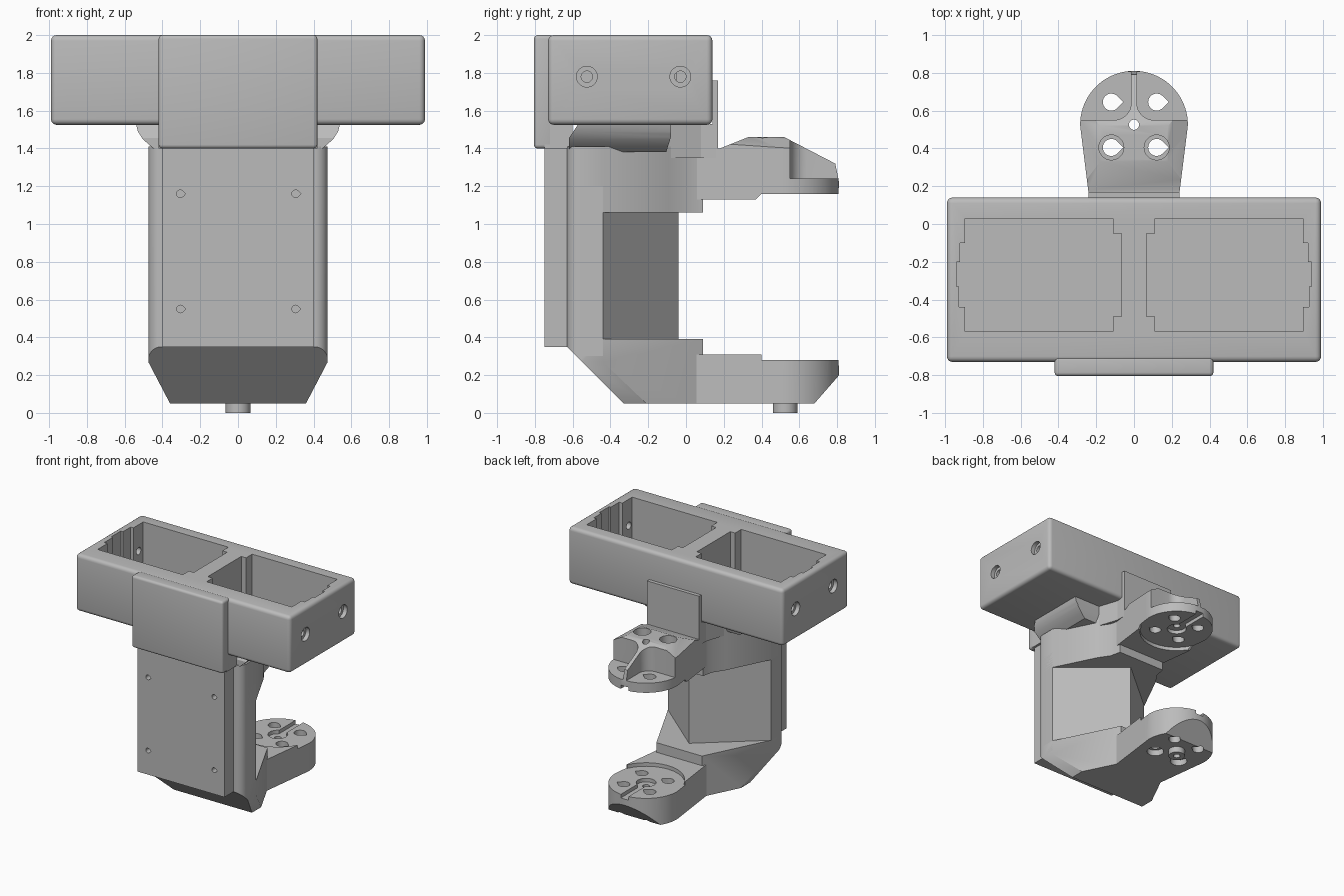
import bpy, bmesh
from math import cos, sin, radians

if "Cube" in bpy.data.objects:
    bpy.data.objects.remove(bpy.data.objects["Cube"])

grey = bpy.data.materials.new("matte grey")
grey.use_nodes = True
grey.diffuse_color = (0.5, 0.5, 0.5, 1)
grey.node_tree.nodes["Principled BSDF"].inputs["Base Color"].default_value = (0.5, 0.5, 0.5, 1)


def prism(name, pts, axis, lo, hi):
    """Extrude a 2D outline along one axis."""
    place = {"x": lambda a, b, h: (h, a, b),
             "y": lambda a, b, h: (a, h, b),
             "z": lambda a, b, h: (a, b, h)}[axis]
    bm = bmesh.new()
    ends = [[bm.verts.new(place(a, b, h)) for a, b in pts] for h in (lo, hi)]
    n = len(pts)
    bm.faces.new(ends[0])
    bm.faces.new(ends[1])
    for i in range(n):
        j = (i + 1) % n
        bm.faces.new((ends[0][i], ends[0][j], ends[1][j], ends[1][i]))
    bmesh.ops.recalc_face_normals(bm, faces=bm.faces)
    mesh = bpy.data.meshes.new(name)
    bm.to_mesh(mesh)
    bm.free()
    ob = bpy.data.objects.new(name, mesh)
    bpy.context.collection.objects.link(ob)
    mesh.materials.append(grey)
    return ob


def box(name, x0, x1, y0, y1, z0, z1):
    return prism(name, [(x0, y0), (x1, y0), (x1, y1), (x0, y1)], "z", z0, z1)


def arc(cx, cy, r, a0, a1, n=12):
    return [(cx + r * cos(radians(a0 + (a1 - a0) * i / n)),
             cy + r * sin(radians(a0 + (a1 - a0) * i / n))) for i in range(n + 1)]


def disc(cx, cy, r, axis, lo, hi):
    return prism("cutter", arc(cx, cy, r, 0, 360, 32)[:-1], axis, lo, hi)


def teardrop(cx, cy, r, lo, hi, axis="z"):
    return prism("cutter", arc(cx, cy, r, 45, 315, 20) + [(cx + r * 1.41, cy)], axis, lo, hi)


def both(half):
    """Mirror an outline across the centre line."""
    return half + [(-x, y) for x, y in reversed(half) if abs(x) > 1e-4]


def apply(ob, mod):
    bpy.ops.object.select_all(action="DESELECT")
    bpy.context.view_layer.objects.active = ob
    ob.select_set(True)
    bpy.ops.object.modifier_apply(modifier=mod.name)


def combine(ob, other, op="DIFFERENCE"):
    mod = ob.modifiers.new("cut", "BOOLEAN")
    mod.operation, mod.solver, mod.object = op, "EXACT", other
    apply(ob, mod)
    bpy.data.objects.remove(other)


def round_edges(ob, width):
    mod = ob.modifiers.new("round", "BEVEL")
    mod.width, mod.segments, mod.limit_method = width, 4, "ANGLE"
    apply(ob, mod)


# Twin-pocket top box
top_box = box("top_box", -0.99, 0.99, -0.73, 0.14, 1.525, 2.0)
round_edges(top_box, 0.03)
pocket = [(0.11, -0.57), (0.895, -0.57), (0.895, -0.44), (0.925, -0.44), (0.925, -0.33),
          (0.94, -0.33), (0.94, -0.2), (0.92, -0.2), (0.92, -0.1), (0.895, -0.1),
          (0.895, 0.03), (0.11, 0.03), (0.11, -0.05), (0.065, -0.05), (0.065, -0.49), (0.11, -0.49)]
for s in (1, -1):
    combine(top_box, prism("cutter", [(s * x, y) for x, y in pocket], "z", 1.57, 2.1))
    for y in (-0.525, -0.03):
        combine(top_box, disc(y, 1.78, 0.03, "x", *sorted((s * 0.8, s * 1.1))))
        combine(top_box, disc(y, 1.78, 0.055, "x", *sorted((s * 0.955, s * 1.1))))

# Front hook and screwed panel
hook = box("front_hook", -0.42, 0.42, -0.805, -0.7, 1.4, 2.0)
round_edges(hook, 0.02)
box("hook_filler", -0.42, 0.42, -0.75, -0.6, 1.4, 1.54)
panel = box("front_panel", -0.4, 0.4, -0.75, -0.62, 0.35, 1.4)
for x in (-0.305, 0.305):
    for z in (0.55, 1.16):
        combine(panel, teardrop(x, z, 0.02, -0.8, -0.66, "y"))

# Column with a pointed back, and its wider top and bottom blocks
front = [(0, -0.63)] + arc(0.405, -0.56, 0.07, -90, 0, 8) + [(0.475, -0.44)]
column = prism("column", both(front + [(0, -0.04)]), "z", 0.3, 1.2)
upper_block = prism("upper_block", both(front + [(0.3, -0.09), (0.24, 0.0), (0.22, 0.09)]),
                    "z", 1.06, 1.41)
lower_block = prism("lower_block", both(front + [(0.21, 0.09)]), "z", 0.05, 0.39)
slope = [(-0.63, 0.35), (-0.33, 0.05), (0.2, 0.05), (0.2, 1.5), (-0.63, 1.5)]
flare = both([(0.36, 0.05), (0.475, 0.27), (0.475, 1.5)])
for part in (column, lower_block):
    combine(part, prism("cutter", slope, "x", -1, 1), "INTERSECT")
    combine(part, prism("cutter", flare, "y", -1, 1), "INTERSECT")

# Shoulder and neck under the box
shoulder = both([(0.54, 1.53), (0.53, 1.49), (0.505, 1.45), (0.46, 1.41), (0.42, 1.38)])
shoulder = prism("shoulder", shoulder, "y", -0.62, -0.08)
combine(shoulder, prism("cutter", [(-0.63, 1.3), (-0.63, 1.44), (-0.57, 1.53), (-0.08, 1.53),
                                   (-0.08, 1.46), (-0.13, 1.3)], "x", -1, 1), "INTERSECT")
prism("neck", both([(0.3, -0.1), (0.24, 0.08)]), "z", 1.35, 1.53)
box("back_plate", -0.24, 0.24, 0.139, 0.17, 1.35, 1.76)
box("plate_foot", -0.24, 0.24, 0.07, 0.17, 1.35, 1.53)

# Two arms ending in round mounts
plan = both([(0.22, 0.0), (0.24, 0.16), (0.28, 0.48)] + arc(0, 0.525, 0.285, 0, 90, 20))


def arm(name, side):
    ob = prism(name, plan, "z", 0, 1.6)
    combine(ob, prism("cutter", side, "x", -1, 1), "INTERSECT")
    return ob


upper = arm("upper_arm", [(0, 1.13), (0, 1.4), (0.18, 1.4), (0.33, 1.46), (0.52, 1.46),
                          (0.79, 1.32), (0.805, 1.25), (0.82, 1.16), (0.4, 1.16), (0.37, 1.13)])
combine(upper, prism("cutter", both([(0.3, 1.0), (0.3, 1.395), (0.17, 1.465)]), "y", -1, 1), "INTERSECT")
scoop = arc(0.105, 0.64, 0.09, 180, 270, 8) + [(0.4, 0.55), (0.4, 0.9), (0.015, 0.9)]
for s in (1, -1):
    combine(upper, prism("cutter", [(s * x, y) for x, y in scoop], "z", 1.24, 1.6))
lower = arm("lower_arm", [(0, 0.05), (0, 0.31), (0.4, 0.31), (0.4, 0.28), (0.82, 0.28),
                          (0.82, 0.21), (0.68, 0.05)])
pin = prism("centre_pin", [(x, y) for x, y in arc(0, 0.525, 0.065, 0, 360, 32)[:-1]], "z", 0, 0.1)

# Mount recesses, slots and screw holes
for ob, seat, slot, bore in ((upper, (1.0, 1.16), (1.1, 1.19), (1.37, 1.6)),
                             (lower, (0.28, 0.4), (0.25, 0.4), (0.0, 0.1))):
    combine(ob, disc(0, 0.525, 0.29, "z", *seat))
    combine(ob, disc(0, 0.525, 0.075, "z", *slot))
    combine(ob, box("cutter", -0.035, 0.035, 0.525, 0.9, *slot))
    for x in (-0.12, 0.12):
        for y in (0.405, 0.645):
            combine(ob, teardrop(x, y, 0.045, -0.1, 1.7))
        combine(ob, disc(x, 0.405, 0.066, "z", *bore))
for ob in (upper, lower, pin):
    combine(ob, disc(0, 0.525, 0.027, "z", -0.1, 1.7))

# Smooth the rounded faces, keep hard edges
for ob in bpy.context.collection.objects:
    if ob.type == "MESH":
        bpy.ops.object.select_all(action="DESELECT")
        bpy.context.view_layer.objects.active = ob
        ob.select_set(True)
        bpy.ops.object.shade_smooth_by_angle(angle=radians(30))
